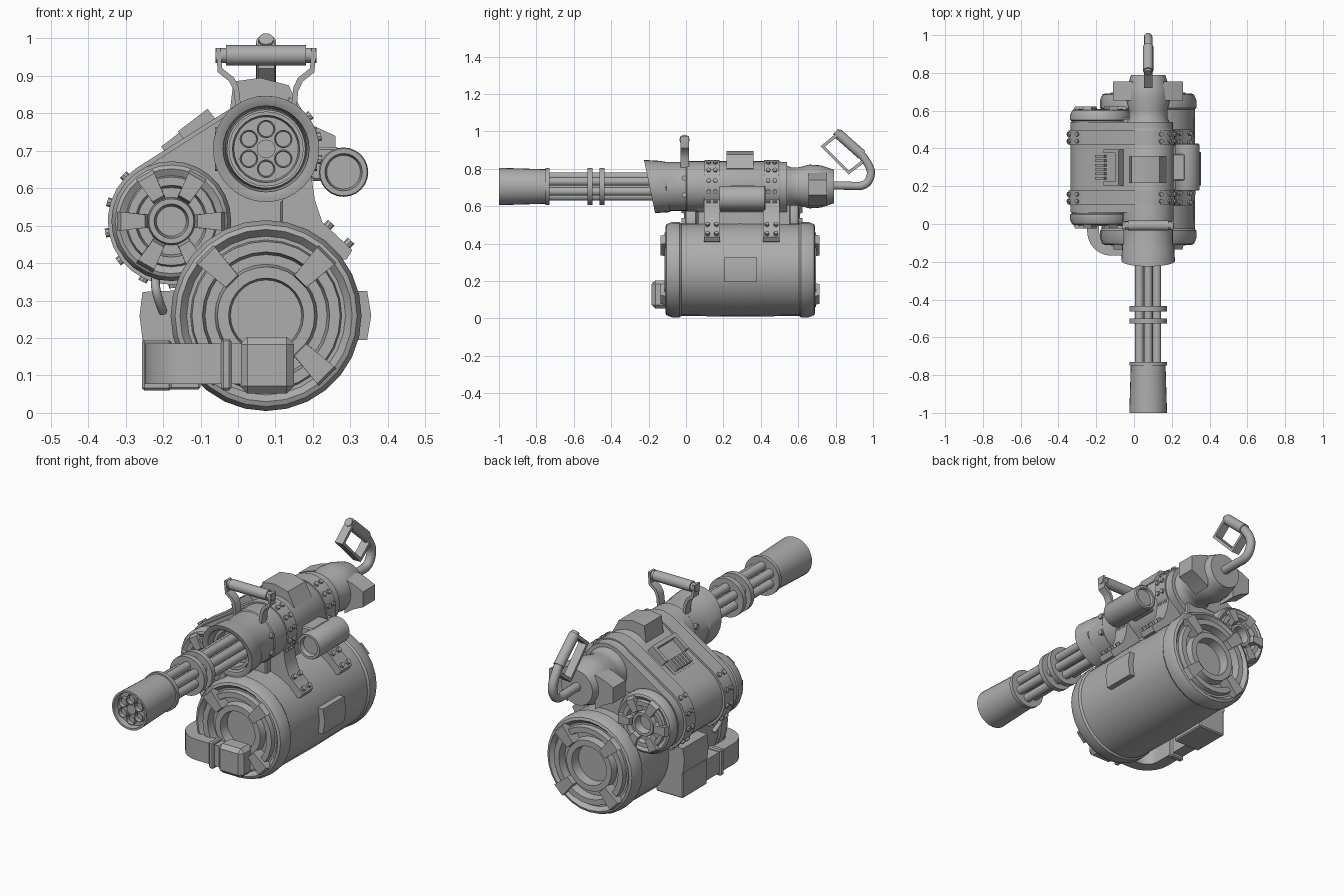
import bpy, bmesh, math
from mathutils import Vector, Matrix

if "Cube" in bpy.data.objects:
    bpy.data.objects.remove(bpy.data.objects["Cube"])

metal = bpy.data.materials.new("grey metal")
metal.diffuse_color = (0.42, 0.42, 0.42, 1)
metal.use_nodes = True
metal.node_tree.nodes["Principled BSDF"].inputs["Base Color"].default_value = metal.diffuse_color
GX, GZ = 0.075, 0.705      # gun axis
DX, DZ = 0.075, 0.26       # large drum axis
SX, SZ = -0.178, 0.512     # small drum axis


def finish(name, bm, angle=30):
    bmesh.ops.recalc_face_normals(bm, faces=bm.faces)
    me = bpy.data.meshes.new(name)
    bm.to_mesh(me)
    bm.free()
    ob = bpy.data.objects.new(name, me)
    bpy.context.collection.objects.link(ob)
    me.materials.append(metal)
    bpy.ops.object.select_all(action='DESELECT')
    ob.select_set(True)
    bpy.context.view_layer.objects.active = ob
    bpy.ops.object.shade_smooth_by_angle(angle=math.radians(angle))
    return ob


def lathe(name, prof, cx, cz, seg=24, shear=None):
    """Spin (y, r) points about a y axis; r = 0 closes the end."""
    bm = bmesh.new()
    rings = []
    for y, r in prof:
        if r == 0:
            rings.append([bm.verts.new((cx, y, cz))] * seg)
        else:
            a = [2 * math.pi * i / seg for i in range(seg)]
            rings.append([bm.verts.new((cx + r * math.cos(t), y, cz + r * math.sin(t))) for t in a])
    for p, q in zip(rings, rings[1:]):
        for i in range(seg):
            j = (i + 1) % seg
            bm.faces.new(list(dict.fromkeys((p[i], p[j], q[j], q[i]))))
    if shear:
        for v in bm.verts:
            if v.co.y < shear:
                v.co.y -= 0.21 * (v.co.z - cz)
    return finish(name, bm)


def prism(name, pts, lo, hi, axis='Y', bevel=0.0):
    """Extrude a 2D outline along y (x,z), x (y,z) or z (x,y)."""
    def at(a, b, d):
        return {'Y': (a, d, b), 'X': (d, a, b), 'Z': (a, b, d)}[axis]
    bm = bmesh.new()
    f = bm.faces.new([bm.verts.new(at(a, b, lo)) for a, b in pts])
    ext = bmesh.ops.extrude_face_region(bm, geom=[f])
    move = Vector(at(0, 0, hi - lo))
    bmesh.ops.translate(bm, vec=move, verts=[v for v in ext['geom'] if isinstance(v, bmesh.types.BMVert)])
    if bevel:
        bmesh.ops.bevel(bm, geom=bm.edges[:], offset=bevel, segments=1, affect='EDGES')
    return finish(name, bm)


def box(name, x0, x1, y0, y1, z0, z1, bevel=0.006):
    return prism(name, [(x0, z0), (x1, z0), (x1, z1), (x0, z1)], y0, y1, 'Y', bevel)


def rod(name, a, b, r, seg=16):
    a, b = Vector(a), Vector(b)
    bm = bmesh.new()
    m = Matrix.Translation((a + b) / 2) @ (b - a).to_track_quat('Z', 'Y').to_matrix().to_4x4()
    bmesh.ops.create_cone(bm, cap_ends=True, segments=seg, radius1=r, radius2=r, depth=(b - a).length, matrix=m)
    return finish(name, bm)


def pipe(name, pts, r):
    cu = bpy.data.curves.new(name, 'CURVE')
    cu.dimensions, cu.bevel_depth, cu.bevel_resolution, cu.use_fill_caps = '3D', r, 3, True
    sp = cu.splines.new('NURBS')
    sp.points.add(len(pts) - 1)
    for p, c in zip(sp.points, pts):
        p.co = (*c, 1)
    sp.use_endpoint_u, sp.order_u, sp.resolution_u = True, 3, 6
    cu.materials.append(metal)
    ob = bpy.data.objects.new(name, cu)
    bpy.context.collection.objects.link(ob)


def spokes(name, cx, cz, angles, r0, r1, w, y0, y1):
    """Radial clamp blocks on a drum face, wider at the rim."""
    bm = bmesh.new()
    for t in angles:
        t = math.radians(t)
        u, v = Vector((math.cos(t), 0, math.sin(t))), Vector((-math.sin(t), 0, math.cos(t)))
        q = []
        for y, ra, rb in ((y0, r0, r1), (y1, r0 + 0.01, r1 - 0.02)):
            for r, s in ((ra, -.35), (rb, -.5), (rb, .5), (ra, .35)):
                q.append(bm.verts.new(Vector((cx, y, cz)) + u * r + v * s * w))
        bm.faces.new(q[:4])
        bm.faces.new(q[4:])
        for i in range(4):
            j = (i + 1) % 4
            bm.faces.new((q[i], q[j], q[4 + j], q[4 + i]))
    finish(name, bm)


# Large ammunition drum, with stepped mirrored ends
def drum(name, cx, cz, mid, half, face, bulge):
    front = [(mid - half + d, r) for d, r in face]
    back = [(2 * mid - y, r) for y, r in reversed(front)]
    lathe(name, front + [(mid, bulge)] + back, cx, cz, 28)


drum("large_drum", DX, DZ, 0.29, 0.40,
     [(.05, 0), (.05, .095), (.0, .1), (.0, .13), (.035, .137), (.035, .163), (-.005, .17), (-.005, .198),
      (.02, .202), (.02, .212), (.0, .23), (.005, .243), (.035, .255), (.075, .255), (.085, .247)], .251)
for y, s in ((-.10, -1), (.68, 1)):
    spokes("large_drum_clamps", DX, DZ, (45, 135, 225, 315), .12, .245, .065, y - s * .04, y + s * .035)

# Small drum
drum("small_drum", SX, SZ, 0.30, 0.31,
     [(.04, 0), (.04, .04), (.0, .046), (.0, .06), (.025, .064), (.025, .09), (.0, .096), (.0, .118),
      (.015, .122), (.005, .14), (.01, .15), (.03, .16), (.06, .16), (.065, .153)], .155)
for y, s in ((-.01, -1), (.61, 1)):
    spokes("small_drum_clamps", SX, SZ, range(0, 360, 60), .06, .154, .05, y - s * .03, y + s * .013)


# Housing wrapped around gun and small drum
def wrap(rg, rs, n=14):
    d = Vector((SX - GX, SZ - GZ))
    base = math.atan2(d.y, d.x)
    k = math.acos((rg - rs) / d.length)
    pts = []
    for (cx, cz, r, a0, a1) in ((GX, GZ, rg, base + k, base + 2 * math.pi - k), (SX, SZ, rs, base - k, base + k)):
        for i in range(n + 1):
            t = a0 + (a1 - a0) * i / n
            pts.append((cx + r * math.cos(t), cz + r * math.sin(t)))
    return pts


prism("housing", wrap(.132, .158), 0.06, 0.54)
for y in (.10, .418):
    prism("housing_band", wrap(.142, .17), y, y + .078)
    outline = wrap(.142, .17)
    for i in (1, 3, 5, 7, 9, 16, 18, 20, 22, 24, 26):
        cx, cz = (GX, GZ) if i < 15 else (SX, SZ)
        p = Vector((outline[i][0], y + .039, outline[i][1]))
        n = (p - Vector((cx, p.y, cz))).normalized()
        for dy in (-.018, .018):
            o = Vector((0, dy, 0))
            rod("band_bolt", p + o - n * .01, p + o + n * .009, .012, 8)
    # Bracket from the band to the large drum
    prism("drum_bracket", [(.10, .52), (.11, .58), (.195, .64), (.205, .57), (.225, .51), (.305, .435),
                           (.29, .41), (.2, .40)], y - .005, y + .083)
    for x, z in ((.237, .495), (.29, .447)):
        for dy in (.015, .063):
            rod("bracket_bolt", (x - .01, y + dy, z - .01), (x + .012, y + dy, z + .013), .012, 8)
box("lower_support", -.06, .12, .06, .56, .47, .62)

# Gun body and open front shroud
lathe("gun_body", [(-.10, 0), (-.10, .108), (-.19, .115), (-.195, .128), (-.195, .142), (-.11, .137),
                   (-.105, .131), (.0, .131), (.005, .135), (.5, .135), (.56, .102), (.60, .102),
                   (.66, .117), (.72, .113), (.79, .09), (.79, 0)], GX, GZ, 32, shear=-.107)
lathe("shroud_inner_ring", [(-.10, .09), (-.16, .09), (-.16, .105), (-.10, .11)], GX, GZ, 32)
for s in (-1, 1):
    prism("rear_wing", [(GX + s * .08, .60), (GX + s * .08, .78), (GX + s * .13, .765), (GX + s * .185, .74),
                        (GX + s * .185, .66), (GX + s * .13, .635)], .655, .755)
    for z in (.66, .75):
        rod("shroud_bolt", (GX + s * .11, -.01, z), (GX + s * .136, -.01, z), .014, 8)

# Six barrels, clamps and muzzle sleeve
for i in range(6):
    t = math.radians(30 + 60 * i)
    x, z = GX + .053 * math.cos(t), GZ + .053 * math.sin(t)
    lathe("barrel", [(-.93, 0), (-.93, .017), (-.99, .022), (-.99, .025), (-.97, .025), (-.96, .023),
                     (-.1, .023)], x, z, 14)
rod("barrel_spindle", (GX, -.985, GZ), (GX, -.1, GZ), .025)
for a, b in ((-.527, -.5), (-.462, -.435), (-.75, -.73)):
    rod("barrel_clamp", (GX, a, GZ), (GX, b, GZ), .1, 28)
lathe("muzzle_sleeve", [(-.97, 0), (-.97, .086), (-1, .09), (-1, .1), (-.745, .092), (-.745, 0)], GX, GZ, 28)

# Carry handle
rod("carry_grip", (-.032, -.008, .955), (.182, -.008, .955), .027)
for s in (-1, 1):
    line = [(.065, .80), (.073, .87), (.085, .895), (.117, .92), (.122, .975), (.134, .975), (.129, .91),
            (.098, .885), (.086, .86), (.08, .80)]
    prism("carry_handle_arm", [(GX + s * a, b) for a, b in line], -.03, .015)
    rod("carry_grip_cap", (GX + s * .1, -.008, .955), (GX + s * .135, -.008, .955), .02)

# Rear handle: bent tube, grip and flat guard
pipe("rear_handle_tube", [(GX, .77, .71), (GX, .86, .71), (GX, .96, .705), (GX, .995, .77), (GX, .975, .83),
                          (GX, .93, .885)], .023)
rod("rear_grip", (GX, .94, .875), (GX, .81, .99), .027)
rod("rear_grip_cap", (GX, .82, .981), (GX, .80, .999), .02)
prism("rear_guard", [(.81, .995), (.72, .92), (.87, .77), (.95, .83), (.94, .845), (.87, .79), (.743, .918),
                     (.82, .98)], GX - .022, GX + .022, 'X')

# Top block and its raised lid
prism("top_block", [(-.025, .78), (-.012, .885), (.06, .895), (.135, .875), (.175, .80)], .217, .36)

# Side sight tube and mount
lathe("side_tube", [(.20, 0), (.20, .045), (.178, .05), (.178, .063), (.185, .066), (.42, .066), (.425, .06),
                    (.425, .048), (.41, .045), (.41, 0)], .282, .643)
box("side_tube_mount", .18, .27, .23, .37, .62, .71)

# Sloped hatch with ribs on the housing
d = Vector((GX - SX, 0, GZ - SZ)).normalized()
n = Vector((-d.z, 0, d.x))
base = Vector(((GX + SX) / 2, .30, (GZ + SZ) / 2)) + n * .145


def slab(name, u0, u1, y0, y1, h):
    c = [base + d * u + n * k for u, k in ((u0, -.02), (u0, h), (u1, h), (u1, -.02))]
    prism(name, [(p.x, p.z) for p in c], y0, y1)


slab("hatch_frame", .0, .10, .205, .225, .035)
slab("hatch_frame", .0, .10, .375, .395, .035)
slab("hatch_frame", .08, .10, .205, .395, .035)
slab("hatch_floor", -.07, .09, .22, .38, .008)
for i in range(6):
    y = .236 + .023 * i
    slab("hatch_rib", -.06, .0, y, y + .013, .03)

# Plates on the large drum and the feed box
prism("drum_side_plate", [(.30, .195), (.345, .195), (.356, .26), (.345, .325), (.30, .325)], .205, .38)
prism("feed_box", [(-.15, .19), (-.255, .195), (-.263, .26), (-.255, .323), (-.14, .328)], .19, .39)
box("feed_box_lower", -.255, -.10, .19, .39, .062, .20)

# Feed chute curving round the drum front
chute = [(-.248, .2)]
for inner in (False, True):
    arc = [(-.248 if not inner else -.185, -.03)]
    cx, cy, r = -.12, -.04, (.065 if inner else .128)
    arc = [(cx - r * math.cos(math.radians(a)), cy - r * math.sin(math.radians(a))) for a in range(0, 91, 15)]
    chute += (arc + [(.06, -.168), (.06, -.105)]) if not inner else arc[::-1] + [(-.185, .2)]
prism("feed_chute", chute, .077, .185, 'Z')
box("chute_collar", -.045, -.018, -.178, -.09, .06, .198)
box("chute_collar", -.256, -.178, .05, .08, .06, .195)
box("chute_outlet", .005, .15, -.184, -.08, .052, .203, .02)

# Short hose under the small drum
pipe("hose", [(-.22, .05, .36), (-.225, -.01, .33), (-.2, .06, .27)], .012)
